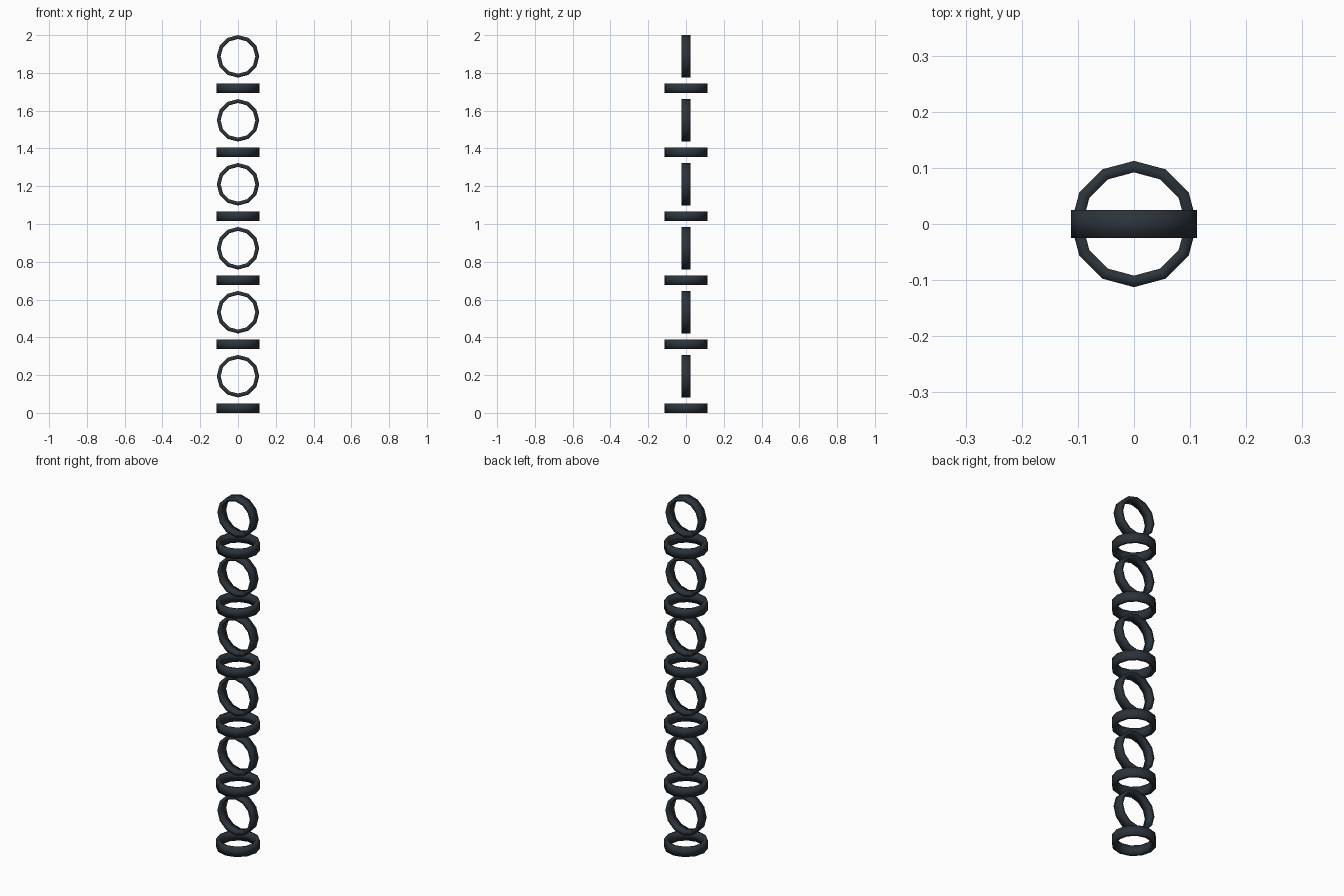
import bpy
import bmesh
from math import cos, sin, pi
from mathutils import Matrix

cube = bpy.data.objects.get("Cube")
if cube:
    bpy.data.objects.remove(cube, do_unlink=True)

OUTER, INNER, WIDTH = 0.1125, 0.092, 0.05
SIDES, LINKS = 12, 12

# Dark blue-grey metal
steel = bpy.data.materials.new("dark_steel")
steel.use_nodes = True
colour = (0.024, 0.033, 0.042, 1)
steel.diffuse_color = colour
steel.node_tree.nodes["Principled BSDF"].inputs["Base Color"].default_value = colour


def make_link(name, z, upright):
    """Twelve-sided band with a rectangular section."""
    bm = bmesh.new()
    h = WIDTH / 2
    section = [(OUTER, -h), (OUTER, h), (INNER, h), (INNER, -h)]
    loops = []
    for i in range(SIDES):
        a = 2 * pi * i / SIDES
        loops.append([bm.verts.new((r * cos(a), r * sin(a), v)) for r, v in section])
    for i in range(SIDES):
        a, b = loops[i], loops[(i + 1) % SIDES]
        for j in range(4):
            k = (j + 1) % 4
            bm.faces.new((a[j], b[j], b[k], a[k])).smooth = True
    bmesh.ops.recalc_face_normals(bm, faces=bm.faces)
    if upright:
        bm.transform(Matrix.Rotation(pi / 2, 4, "X"))
    mesh = bpy.data.meshes.new(name)
    bm.to_mesh(mesh)
    bm.free()
    mesh.materials.append(steel)
    link = bpy.data.objects.new(name, mesh)
    link.location.z = z
    bpy.context.collection.objects.link(link)


# Chain of alternating flat and upright links
low, high = WIDTH / 2, 2 - OUTER
for n in range(LINKS):
    upright = n % 2 == 1
    kind = "upright" if upright else "flat"
    make_link(f"{kind}_link_{n // 2 + 1}", low + (high - low) * n / (LINKS - 1), upright)
